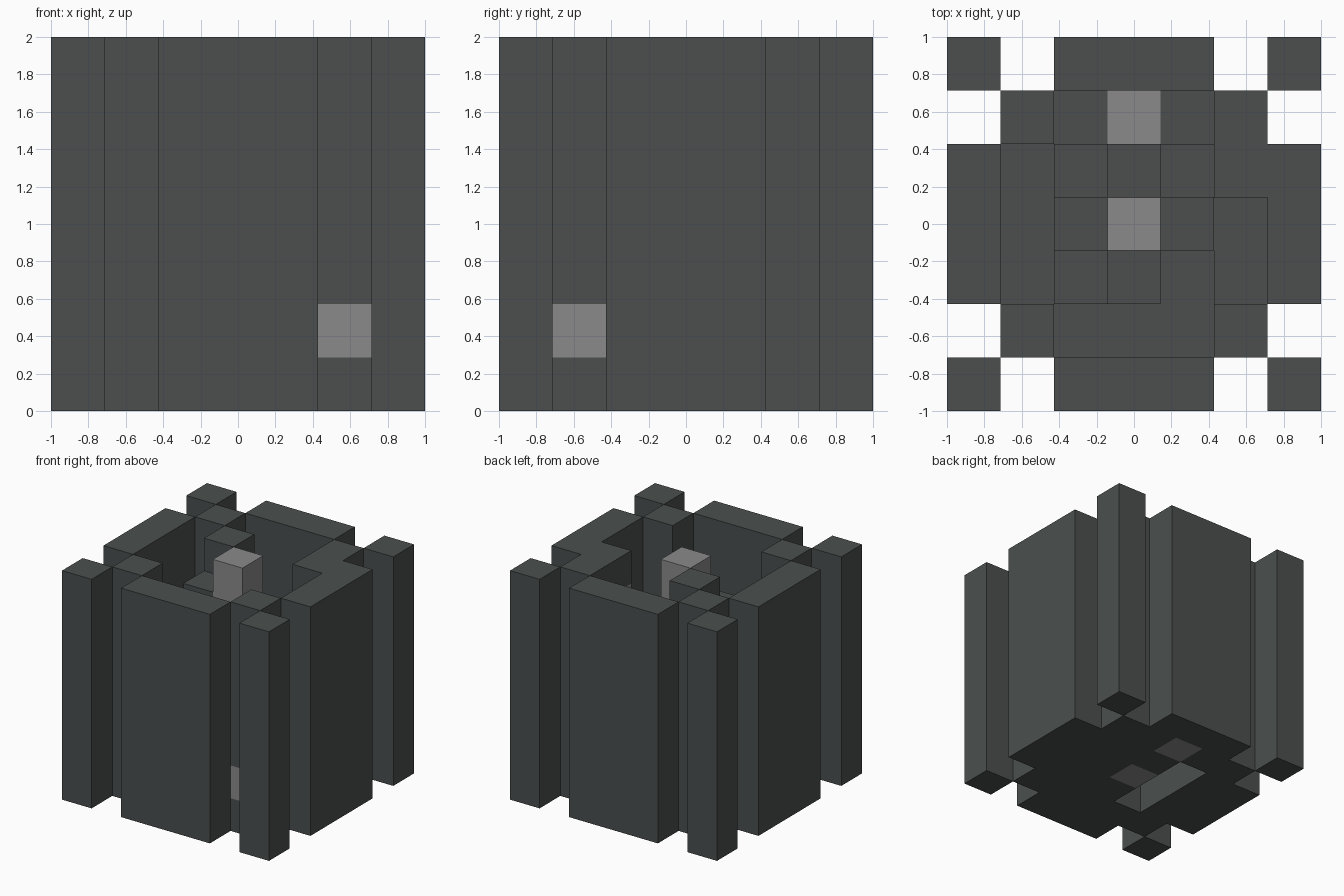
import bpy
import bmesh
from mathutils import Vector

if "Cube" in bpy.data.objects:
    bpy.data.objects.remove(bpy.data.objects["Cube"], do_unlink=True)

N = 7
CELL = 2 / N


def material(name, color):
    m = bpy.data.materials.new(name)
    m.use_nodes = True
    m.diffuse_color = (*color, 1)
    m.node_tree.nodes["Principled BSDF"].inputs["Base Color"].default_value = (*color, 1)
    return m


dark = material("dark slate", (0.069, 0.078, 0.076))
light = material("light grey", (0.26, 0.255, 0.255))


def block(name, start, end, mat=dark):
    """Box spanning grid lines start to end, counted from the left front bottom corner."""
    a, b = Vector(start) * CELL, Vector(end) * CELL
    bm = bmesh.new()
    bmesh.ops.create_cube(bm, size=1)
    for v in bm.verts:
        for k in range(3):
            v.co[k] = (a[k] if v.co[k] < 0 else b[k]) - (1 if k < 2 else 0)
    mesh = bpy.data.meshes.new(name)
    bm.to_mesh(mesh)
    bm.free()
    mesh.materials.append(mat)
    obj = bpy.data.objects.new(name, mesh)
    bpy.context.collection.objects.link(obj)
    return obj


def column(name, x, y, bottom, top, mat=dark):
    return block(name, (x, y, bottom), (x + 1, y + 1, top), mat)


# Outer corner posts
for x in (0, N - 1):
    for y in (0, N - 1):
        column("corner_post", x, y, 0, N)

# Four outer wall slabs
for side in (0, N - 1):
    block("end_wall", (2, side, 0), (5, side + 1, N))
    block("side_wall", (side, 2, 0), (side + 1, 5, N))

# Inner posts joining the walls; one carries a light band
for x, y in ((1, 1), (1, 5), (5, 5)):
    column("inner_post", x, y, 0, N)
column("banded_post_base", 5, 1, 0, 1)
column("banded_post_light", 5, 1, 1, 2, light)
column("banded_post_upper", 5, 1, 2, N)

# Buttress on one side wall, with a light cell below its cap
column("buttress", 5, 4, 0, 5)
column("buttress_light", 5, 4, 5, 6, light)
column("buttress_cap", 5, 4, 6, N)

# Floor with a slot left open under the raised columns
block("left_floor", (1, 2, 0), (2, 5, 1))
block("front_floor", (2, 1, 0), (5, 2, 1))
column("back_left_floor", 2, 5, 0, 1)
column("back_light", 3, 5, 0, 1, light)
column("back_right_floor", 4, 5, 0, 1)
column("right_floor", 4, 2, 0, 1)
block("right_ledge", (5, 2, 0), (6, 4, 2))

# Columns hanging over the slot
column("tall_column", 2, 4, 1, N)
column("middle_column", 2, 3, 1, 6)
column("short_column", 2, 2, 1, 2)

# Steps around the light central pillar
column("front_step", 3, 2, 0, 3)
column("back_step", 3, 4, 0, 2)
column("side_step", 4, 3, 0, 3)
column("corner_step", 4, 4, 0, 4)
column("central_pillar", 3, 3, 0, N, light)
